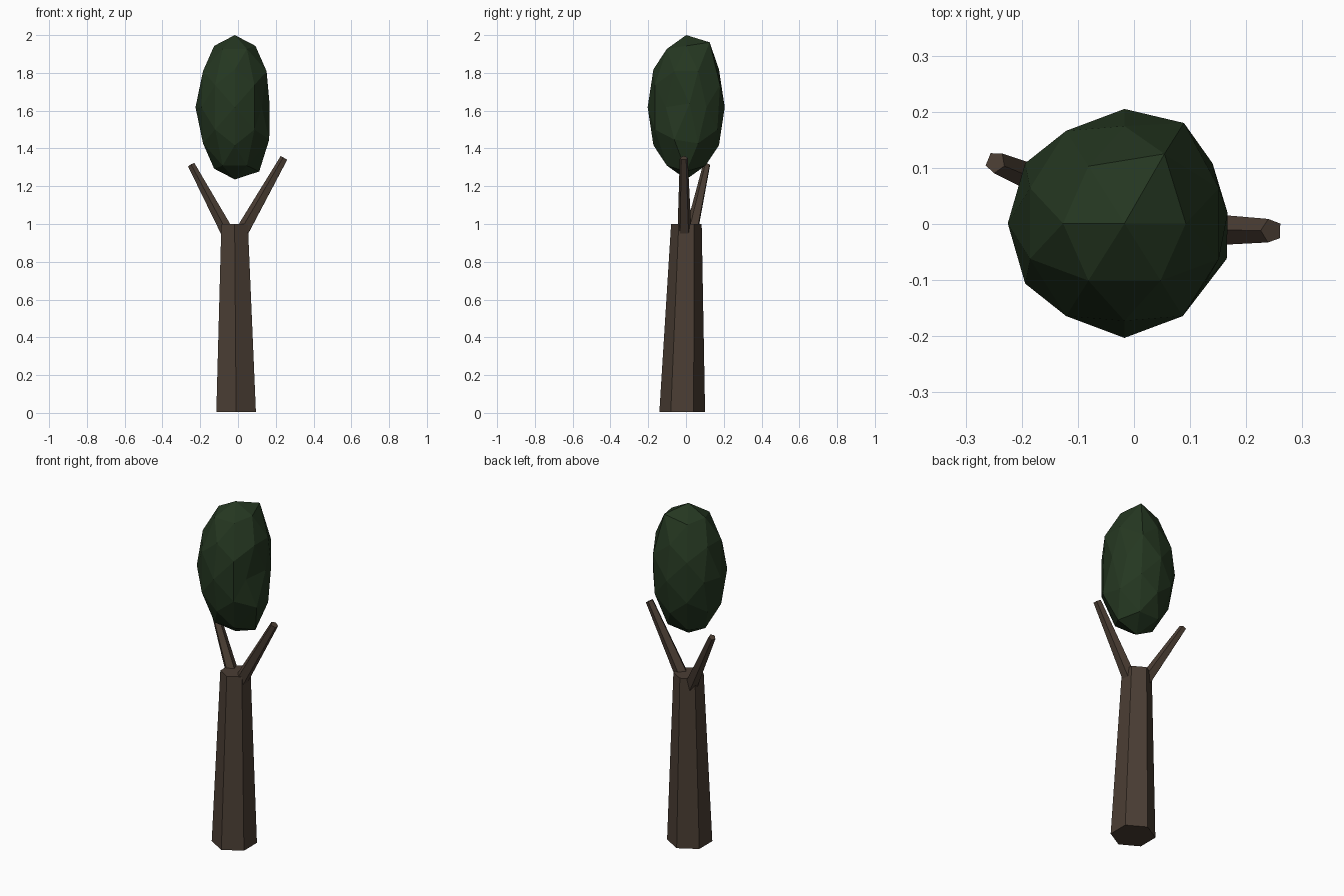
import bpy, bmesh, math
from mathutils import Vector

if "Cube" in bpy.data.objects:
    bpy.data.objects.remove(bpy.data.objects["Cube"])


def material(name, rgb):
    m = bpy.data.materials.new(name)
    m.diffuse_color = (*rgb, 1)
    m.use_nodes = True
    m.node_tree.nodes["Principled BSDF"].inputs["Base Color"].default_value = m.diffuse_color
    return m


def finish(bm, name, mat):
    bmesh.ops.recalc_face_normals(bm, faces=bm.faces)
    mesh = bpy.data.meshes.new(name)
    bm.to_mesh(mesh)
    bm.free()
    mesh.materials.append(mat)
    ob = bpy.data.objects.new(name, mesh)
    bpy.context.collection.objects.link(ob)
    return ob


def tapered(name, start, end, r1, r2, sides, mat, turn=0.0, level=False):
    """Capped tapered prism; level=True keeps both ends horizontal."""
    start, end = Vector(start), Vector(end)
    axis = Vector((0, 0, 1)) if level else (end - start).normalized()
    u = Vector((0, 1, 0))
    u = (u - axis * u.dot(axis)).normalized()
    v = axis.cross(u)
    bm = bmesh.new()
    rings = []
    for c, r in ((start, r1), (end, r2)):
        angles = [turn + 2 * math.pi * i / sides for i in range(sides)]
        rings.append([bm.verts.new(c + r * (u * math.cos(a) + v * math.sin(a))) for a in angles])
    for i in range(sides):
        j = (i + 1) % sides
        bm.faces.new((rings[0][i], rings[0][j], rings[1][j], rings[1][i]))
    bm.faces.new(rings[0][::-1])
    bm.faces.new(rings[1])
    return finish(bm, name, mat)


bark = material("bark", (0.07, 0.048, 0.034))
leaf = material("leaf", (0.018, 0.038, 0.015))

# Hexagonal trunk and two five-sided branches
tapered("trunk", (-0.010, -0.020, 0.005), (-0.018, 0.002, 1.0), 0.121, 0.081, 6, bark, level=True)
tapered("right_branch", (0.002, -0.008, 0.92), (0.245, -0.012, 1.349), 0.040, 0.022, 5, bark, turn=0.3)
tapered("left_branch", (-0.036, 0.022, 0.92), (-0.247, 0.110, 1.313), 0.038, 0.020, 5, bark, turn=0.6)

# Crown: faceted ball with an icosahedron edge on top, stretched tall
phi = (1 + 5 ** 0.5) / 2
points = set()
for base in ((1, 0, phi), (1, 0, 0), (0.5 / phi, 0.5, 0.5 * phi)):
    for k in range(3):
        p = base[-k:] + base[:-k] if k else base
        for sx in (1, -1):
            for sy in (1, -1):
                for sz in (1, -1):
                    d = Vector((p[0] * sx, p[1] * sy, p[2] * sz)).normalized()
                    points.add(tuple(round(c, 6) + 0.0 for c in d))
bm = bmesh.new()
for p in sorted(points):
    bm.verts.new(p)
bmesh.ops.convex_hull(bm, input=bm.verts)

# Small irregularities, keyed by direction
nudges = [
    ((1, 0, 0), (-0.024, 0.018, 0.02)),
    ((phi, 1, 0), (-0.020, 0.0, 0.0)),
    ((phi, -1, 0), (-0.034, 0.0, 0.0)),
    ((0.81, -0.31, -0.5), (0.014, 0.0, 0.02)),
    ((1, 0, -phi), (0.02, 0.0, -0.015)),
    ((0.31, 0.5, 0.81), (0.007, 0.022, 0.035)),
    ((0.5, 0.81, 0.31), (0.002, 0.014, 0.0)),
]
moves = []
for d, n in nudges:
    d = Vector(d).normalized()
    moves.append((max(bm.verts, key=lambda w: w.co.dot(d)), Vector(n)))
for w in bm.verts:
    w.co = Vector((-0.017 + 0.208 * w.co.x, 0.001 + 0.204 * w.co.y, 1.618 + 0.382 * w.co.z))
for w, n in moves:
    w.co += n
finish(bm, "crown", leaf)
